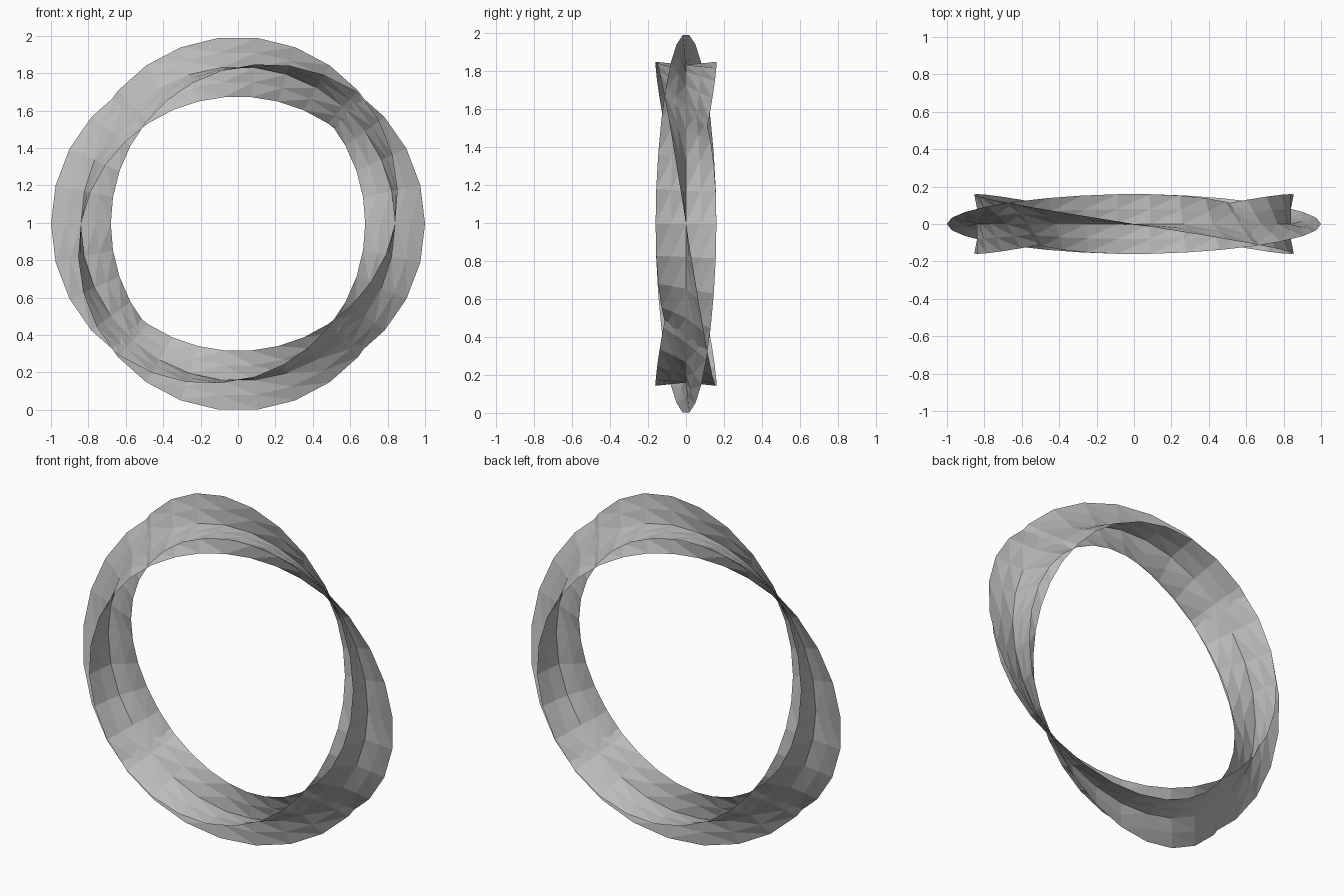
import bpy, bmesh, math

if "Cube" in bpy.data.objects:
    bpy.data.objects.remove(bpy.data.objects["Cube"])

SEGMENTS = 30      # steps around the ring
ACROSS = 4         # strips across each ribbon
RADIUS = 0.84      # ring centre line
HALF = 0.16        # half width of a ribbon
CENTRE_Z = math.cos(math.radians(6))

grey = bpy.data.materials.new("grey")
grey.diffuse_color = (0.5, 0.5, 0.5, 1)
grey.use_nodes = True
grey.node_tree.nodes["Principled BSDF"].inputs["Base Color"].default_value = grey.diffuse_color


def twisted_ribbon(name, start, turn):
    """Flat band bent into an upright ring, making one full twist."""
    bm = bmesh.new()
    rows = []
    for i in range(SEGMENTS):
        a = 2 * math.pi * i / SEGMENTS
        t = start + turn * a
        row = []
        for j in range(ACROSS + 1):
            s = HALF * (2 * j / ACROSS - 1)
            r = RADIUS + s * math.cos(t)
            row.append(bm.verts.new((r * math.cos(a), -s * math.sin(t),
                                     CENTRE_Z + r * math.sin(a))))
        rows.append(row)
    for i in range(SEGMENTS):
        p, q = rows[i], rows[(i + 1) % SEGMENTS]
        for j in range(ACROSS):
            bm.faces.new((p[j], p[j + 1], q[j + 1], q[j]))
    bmesh.ops.triangulate(bm, faces=bm.faces[:])
    mesh = bpy.data.meshes.new(name)
    bm.to_mesh(mesh)
    bm.free()
    mesh.materials.append(grey)
    ob = bpy.data.objects.new(name, mesh)
    bpy.context.collection.objects.link(ob)


# Two bands on the same centre line, twisting in opposite directions
twisted_ribbon("ribbon_forward", 0, 1)
twisted_ribbon("ribbon_backward", math.pi / 2, -1)
